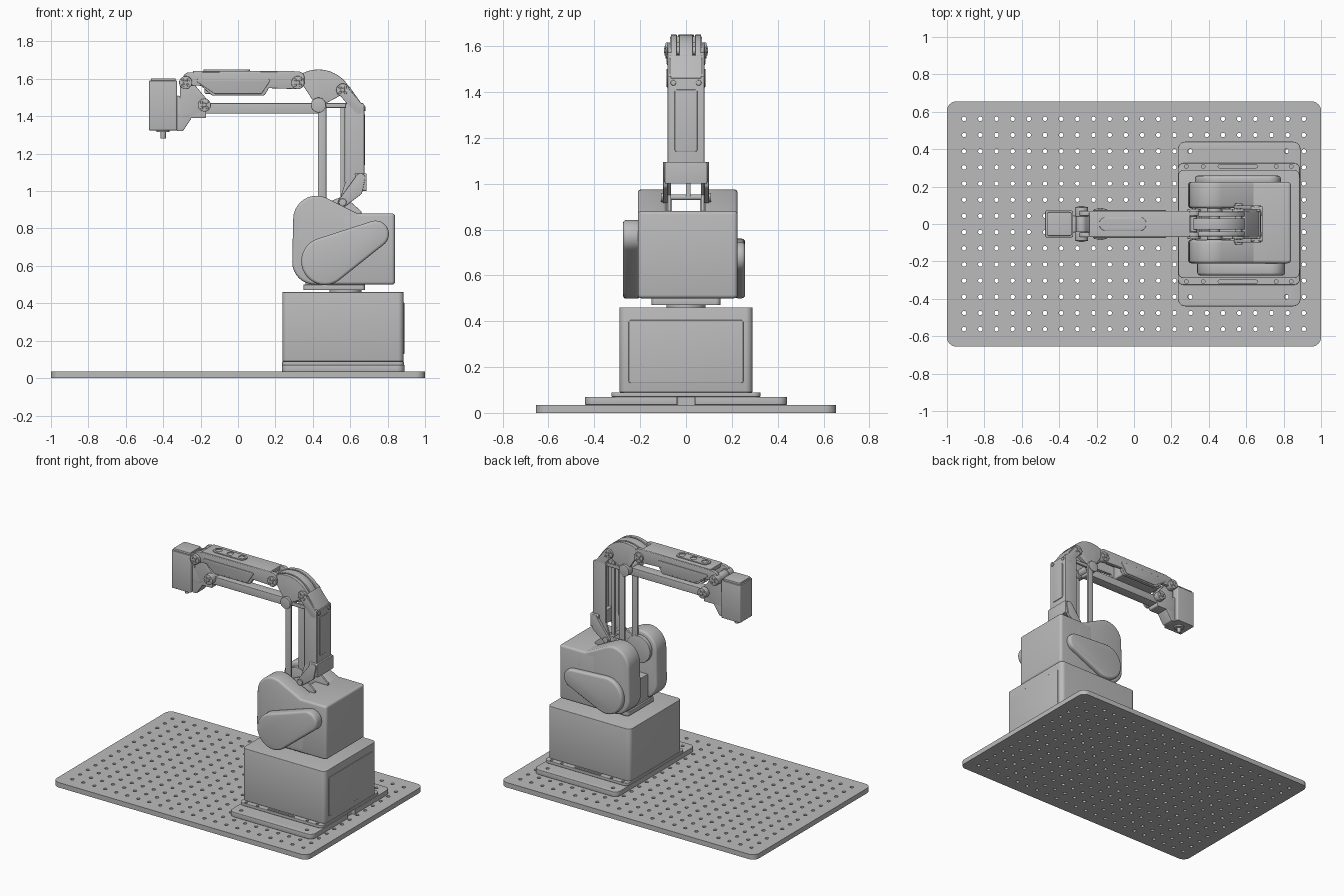
import bpy, bmesh, math
from mathutils import Vector
from mathutils.geometry import convex_hull_2d

default_cube = bpy.data.objects.get("Cube")
if default_cube:
    bpy.data.objects.remove(default_cube, do_unlink=True)

GREY = (.5, .5, .5, 1)
grey = bpy.data.materials.new("plain_grey")
grey.use_nodes = True
grey.diffuse_color = GREY
grey.node_tree.nodes["Principled BSDF"].inputs["Base Color"].default_value = GREY

# Joint positions in the side plane of the arm, as (x, z)
SHOULDER = (.42, .85)
CRANK = (.56, .94)
KNEE = (.43, 1.46)
ELBOW_REAR = (.56, 1.54)
ELBOW_FRONT = (.32, 1.58)
WRIST_TOP = (-.28, 1.58)
WRIST_LOW = (-.18, 1.46)
EDGE = .003
ROUND = .015

parts = []
AXES = {
    "X": lambda u, v, depth: (depth, u, v),
    "Y": lambda u, v, depth: (u, depth, v),
    "Z": lambda u, v, depth: (u, v, depth),
}


def arc(center, radius, start=0, sweep=360, count=32):
    u, v = center
    angles = [math.radians(start + sweep * i / count) for i in range(count)]
    return [(u + radius * math.cos(a), v + radius * math.sin(a)) for a in angles]


def hull(*circles):
    """Outline of a belt wrapped around circles (u, v, radius)."""
    points = [Vector(p) for u, v, radius in circles for p in arc((u, v), radius)]
    return [tuple(points[i]) for i in convex_hull_2d(points)]


def belt(radius, *joints):
    return hull(*[(*joint, radius) for joint in joints])


def rect(left, right, low, high, r=.01):
    return belt(r, *[(u, v) for u in (left + r, right - r) for v in (low + r, high - r)])


def wide(left, right, half, r=.01):
    """Rounded rectangle centred across the model."""
    return rect(left, right, -half, half, r)


def solid(name, outlines, start, end, axis="Y", bevel=EDGE):
    """Extrude one outline, or a list of outlines, along an axis."""
    if isinstance(outlines[0], tuple):
        outlines = [outlines]
    bm = bmesh.new()
    for outline in outlines:
        front, back = [[bm.verts.new(AXES[axis](u, v, depth)) for u, v in outline]
                       for depth in (start, end)]
        bm.faces.new(front)
        bm.faces.new(back)
        for i in range(len(outline)):
            bm.faces.new((front[i - 1], front[i], back[i], back[i - 1]))
    bmesh.ops.recalc_face_normals(bm, faces=bm.faces)
    if bevel:
        edges = [e for e in bm.edges if e.calc_face_angle(0) > .8]
        bmesh.ops.bevel(bm, geom=edges, offset=bevel, segments=3, profile=.5,
                        affect="EDGES", clamp_overlap=True)
    mesh = bpy.data.meshes.new(name)
    bm.to_mesh(mesh)
    bm.free()
    mesh.materials.append(grey)
    obj = bpy.data.objects.new(name, mesh)
    bpy.context.scene.collection.objects.link(obj)
    parts.append(obj)
    return obj


def slab(name, outlines, half):
    solid(name, outlines, -half, half)


def pair(name, outlines, near=.065, far=.08):
    """Matching parts on both sides of the arm."""
    for side, sign in (("front", -1), ("back", 1)):
        solid(side + "_" + name, outlines, sign * near, sign * far)


def cut(obj, outlines, low, high):
    tool = solid("cutter", outlines, low, high, "Z", bevel=0)
    tool.hide_render = True
    parts.remove(tool)
    mod = obj.modifiers.new("cut", "BOOLEAN")
    mod.operation, mod.solver, mod.object = "DIFFERENCE", "EXACT", tool
    bpy.context.view_layer.update()
    graph = bpy.context.evaluated_depsgraph_get()
    mesh = bpy.data.meshes.new_from_object(obj.evaluated_get(graph))
    obj.modifiers.clear()
    obj.data = mesh
    bpy.data.objects.remove(tool, do_unlink=True)


def holes(radius, columns, rows):
    return [arc((x, y), radius, count=12) for x in columns for y in rows]


# Perforated table plate
PITCH = .0865
table = solid("table_plate", wide(-1, 1, .655, .05), 0, .035, "Z", bevel=0)
cut(table, holes(.012, [PITCH * (i - 10.5) for i in range(22)],
                 [PITCH * (j - 6.5) for j in range(14)]), -.1, .1)

# Base: flange with cable notch, slotted step and pedestal
flange = solid("base_flange", wide(.235, .89, .44, .04), .035, .07, "Z")
cut(flange, holes(.012, (.3, .815), (-.39, .39)) + [wide(.87, .95, .04)], 0, .1)
step = solid("base_step", wide(.235, .887, .325, .03), .07, .09, "Z")
slots = [rect(.45, .66, y - .008, y + .008, .007) for y in (-.308, .308)]
cut(step, holes(.01, (.28, .37, .76, .84), (-.308, .308)) + slots, .08, .1)
solid("pedestal", wide(.237, .885, .29, .03), .09, .46, "Z")
solid("pedestal_back_panel", rect(-.25, .25, .13, .405), .88, .889, "X")

# Turntable
solid("turntable_shaft", arc((.575, 0), .085), .45, .48, "Z")
solid("turntable_plate", wide(.35, .68, .15, .02), .47, .5, "Z")

# Shoulder housing: box, two rounded cheeks around the arm slot, belt covers
solid("housing_box", rect(.55, .84, -.21, .225, .02), .5, .88, "Z", bevel=ROUND)
solid("housing_floor", wide(.36, .62, .15), .5, .68, "Z")
cheek = hull((*SHOULDER, .125), (.41, .62, .12), (.62, .55, .05), (.62, .8, .08))
solid("front_cheek", cheek, -.21, -.085, bevel=ROUND)
solid("back_cheek", cheek, .085, .225, bevel=ROUND)
front_cover = hull((.465, .625, .127), (.735, .77, .072))
solid("front_belt_cover", front_cover, -.2, -.275, bevel=ROUND)
back_cover = hull((.455, .63, .13), (.72, .68, .065))
solid("back_belt_cover", back_cover, .21, .258, bevel=ROUND)
pair("shoulder_hub", arc(SHOULDER, .095), .06, .09)

# Lower arm: struts, middle rod and crank plates
pair("strut", belt(.022, (.45, .85), (.45, 1.45)))
pair("strut_eye", arc(KNEE, .04), .055, .085)
solid("middle_rod", belt(.012, CRANK, (.56, 1.46)), 0, .02)
pair("crank", hull((*SHOULDER, .06), (*CRANK, .03), (.645, .885, .015)))
pair("crank_bolt", arc(CRANK, .02), .075, .11)
slab("crank_pin", arc(CRANK, .012), .08)

# Rear link: channel of two side plates, back plate and foot clamp
pair("rear_link_side", [belt(.03, ELBOW_REAR, (.645, 1.44)),
                        rect(.575, .675, 1, 1.47),
                        belt(.02, CRANK, (.595, 1.05), (.655, 1.05))])
solid("rear_link_back", rect(-.08, .08, 1, 1.46), .655, .675, "X")
solid("rear_link_panel", rect(-.05, .05, 1.14, 1.41), .67, .68, "X")
slab("rear_link_bridge", belt(.01, (.59, 1.55), (.66, 1.45)), .07)
solid("rear_link_clamp", rect(-.093, .093, 1, 1.095), .625, .687, "X")
pair("rear_link_foot", belt(.025, CRANK, (.64, 1), (.655, 1.07)), .08, .1)
for side, y in (("front", -.055), ("back", .055)):
    solid(side + "_rear_link_screw", arc((y, 1.44), .012), .67, .682, "X")
pair("cross_brace", rect(.45, .6, 1.445, 1.47), .05, .065)

# Elbow: fan-shaped rocker plates joined by a curved web
rim = arc(KNEE, .19, start=25, sweep=105)
pair("elbow_fan", rim + arc(KNEE, .04, start=140, sweep=240), .04, .066)
slab("elbow_web", rim + arc(KNEE, .165, start=25, sweep=105)[::-1], .03)
for name, joint in (("knee", KNEE), ("rear", ELBOW_REAR), ("front", ELBOW_FRONT)):
    slab(name + "_elbow_pin", arc(joint, .018), .08)

# Forearm: cover with sloping belly, raised panels, top pad and lower bar
rail = belt(.035, (-.26, 1.6), ELBOW_FRONT, (.32, 1.605))
belly = belt(.02, (-.21, 1.6), (.17, 1.6), (.13, 1.53), (-.13, 1.53))
pair("forearm_side", [rail, belly], .045, .07)
solid("forearm_top", wide(-.24, .3, .068), 1.615, 1.642, "Z")
slab("forearm_core", rect(-.18, .14, 1.52, 1.62), .05)
pair("forearm_panel", belt(.01, (-.21, 1.59), (.16, 1.59), (.12, 1.53), (-.12, 1.53)),
     .068, .075)
pad = solid("forearm_pad", wide(-.185, .065, .035, .03), 1.64, 1.65, "Z")
cut(pad, holes(.022, (-.15, -.06, .03), (0,)), 1.645, 1.7)
slab("lower_bar", rect(-.18, .44, 1.415, 1.47), .035)
slab("lower_bar_pin", arc(KNEE, .03), .06)

# Joint caps: disc, hex bolt and a ring of four pads
for name, joint, reach in (("wrist_top", WRIST_TOP, .09), ("wrist_low", WRIST_LOW, .08),
                           ("elbow_front", ELBOW_FRONT, .08), ("elbow_rear", ELBOW_REAR, .08)):
    pair(name + "_cap", arc(joint, .035), .04, reach)
    pair(name + "_bolt", arc(joint, .012, count=6), .04, reach + .006)
    pads = [arc(p, .007) for p in arc(joint, .021, start=45, count=4)]
    pair(name + "_pads", pads, .04, reach + .004)

# Wrist bracket carrying the tool
slab("wrist_bracket", [belt(.03, WRIST_TOP, WRIST_LOW, (-.28, 1.42)),
                       rect(-.33, -.17, 1.39, 1.45),
                       belt(.01, (-.32, 1.33), (-.3, 1.33), (-.26, 1.39), (-.32, 1.5))], .045)

# Tool motor with cap, collar and spindle
AXLE = (-.4, 0)
solid("tool_motor", wide(-.475, -.325, .072), 1.325, 1.59, "Z")
solid("motor_cap", wide(-.466, -.334, .063), 1.58, 1.603, "Z")
solid("spindle_collar", arc(AXLE, .035), 1.315, 1.33, "Z")
solid("spindle", arc(AXLE, .014), 1.28, 1.33, "Z")

# Smooth the curves, keep crisp edges
bpy.ops.object.select_all(action="DESELECT")
for obj in parts:
    obj.select_set(True)
bpy.context.view_layer.objects.active = table
bpy.ops.object.shade_smooth_by_angle(angle=math.radians(35))
